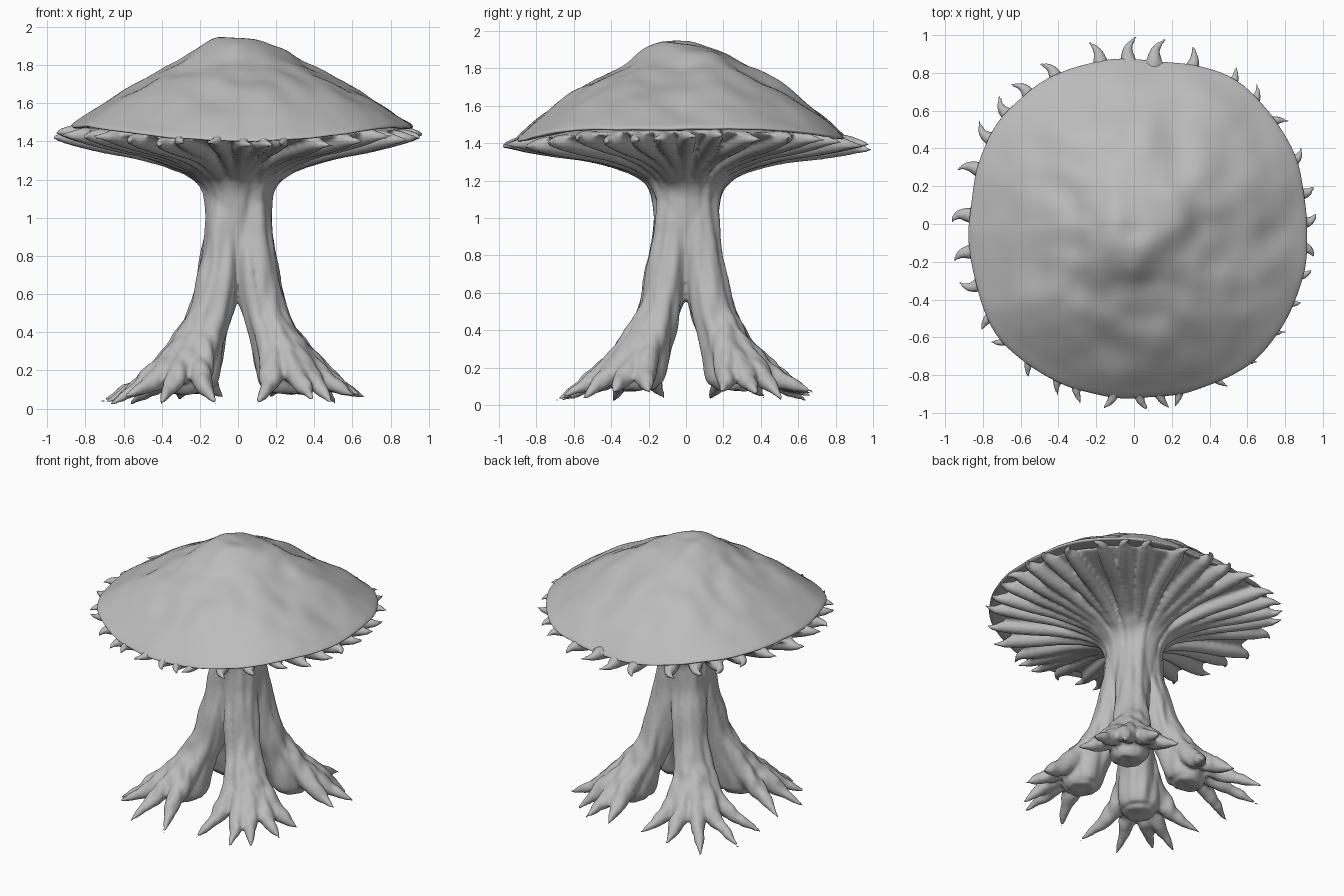
import bpy, bmesh, math, random
from math import sin, cos, radians, tau
from mathutils import Vector, noise

random.seed(4)
if "Cube" in bpy.data.objects:
    bpy.data.objects.remove(bpy.data.objects["Cube"])

grey = bpy.data.materials.new("clay grey")
grey.use_nodes = True
grey.diffuse_color = (0.5, 0.5, 0.5, 1)
grey.node_tree.nodes["Principled BSDF"].inputs["Base Color"].default_value = (0.5, 0.5, 0.5, 1)


def spline(points, steps):
    """Smooth curve through points of any dimension."""
    pts = [Vector(p) for p in points]
    pts = [pts[0] * 2 - pts[1]] + pts + [pts[-1] * 2 - pts[-2]]
    out = []
    for a, b, c, d in zip(pts, pts[1:], pts[2:], pts[3:]):
        for i in range(steps):
            t = i / steps
            out.append((b * 2 + (c - a) * t + (a * 2 - b * 5 + c * 4 - d) * t * t
                        + (b * 3 - a - c * 3 + d) * t ** 3) / 2)
    return out + [pts[-2]]


def skin(bm, rings):
    """Bridge rings of coordinates and close both ends."""
    loops = [[bm.verts.new(p) for p in ring] for ring in rings]
    n = len(loops[0])
    for a, b in zip(loops, loops[1:]):
        for i in range(n):
            bm.faces.new((a[i], a[(i + 1) % n], b[(i + 1) % n], b[i]))
    bm.faces.new(loops[0][::-1])
    bm.faces.new(loops[-1])


def tube(bm, points, steps=5, sides=12):
    """Tapered tube through (x, y, z, radius) points."""
    path = spline(points, steps)
    rings = []
    for i, p in enumerate(path):
        along = (path[min(i + 1, len(path) - 1)] - path[max(i - 1, 0)]).to_3d().normalized()
        side = along.cross(Vector((p.y, -p.x, 0))).normalized()
        up = along.cross(side)
        r = max(p.w, 0.004)
        rings.append([p.to_3d() + (side * cos(tau * k / sides) + up * sin(tau * k / sides)) * r
                      for k in range(sides)])
    skin(bm, rings)


def finish(bm, name):
    bmesh.ops.recalc_face_normals(bm, faces=bm.faces)
    mesh = bpy.data.meshes.new(name)
    bm.to_mesh(mesh)
    bm.free()
    mesh.materials.append(grey)
    ob = bpy.data.objects.new(name, mesh)
    bpy.context.collection.objects.link(ob)
    bpy.ops.object.select_all(action="DESELECT")
    ob.select_set(True)
    bpy.context.view_layer.objects.active = ob
    return ob


def sag(angle, r):
    """The rim dips towards front and back."""
    return 0.03 * cos(2 * angle) * r * r


# Core of the trunk and the flared underside of the cap
body = bmesh.new()
core = [(0.1, 0.58), (0.155, 0.8), (0.155, 1.0), (0.165, 1.13), (0.22, 1.22), (0.33, 1.3), (0.5, 1.36),
        (0.7, 1.40), (0.85, 1.43), (0.83, 1.45), (0.5, 1.5), (0.05, 1.52)]
skin(body, [[(p.x * cos(tau * k / 64), p.x * sin(tau * k / 64), p.y + sag(tau * k / 64, p.x))
             for k in range(64)] for p in spline(core, 4)])

# Gills that run up the trunk and end in hooked spikes around the rim
spikes = [102, 92, 83, 70, 55, 46, 36, 22, 10, 1, -8, -17, -27, -38, -50, -62, -75, -81, -88,
          -97, -109, -116, -127, -138, -147, -159, -170, 177, 161, 149, 139, 129, 118]
gill = [(0.15, 0.75, 0.015), (0.155, 1.02, 0.022), (0.185, 1.17, 0.026), (0.29, 1.265, 0.034),
        (0.5, 1.34, 0.044), (0.7, 1.38, 0.05), (0.85, 1.405, 0.045), (0.93, 1.405, 0.025)]
for deg in spikes:
    tip = radians(deg)
    root = tip + random.uniform(-0.06, 0.06)
    lift = random.uniform(-0.012, 0.022)
    hook = random.choice((-0.05, 0.035, 0.05))
    reach = 0.972 + 0.028 * abs(sin(tip))
    points = []
    for r, z, w in gill + [(reach, 1.4, 0.004)]:
        a = root + (tip - root) * r + (hook if r == reach else 0)
        points.append((r * cos(a), r * sin(a), z + sag(a, r) + lift * r, w))
    tube(body, points)

# Four legs, each fanning out into clawed roots
leg = [(1.15, 0.055, 0.10), (0.8, 0.075, 0.115), (0.55, 0.12, 0.108), (0.4, 0.17, 0.112),
       (0.25, 0.225, 0.135), (0.14, 0.25, 0.13), (0.08, 0.25, 0.09)]
strand = [(0.95, 0.065, 0.07, 0.035), (0.75, 0.085, 0.085, 0.042), (0.5, 0.135, 0.08, 0.05),
          (0.28, 0.215, 0.115, 0.068), (0.15, 0.25, 0.23, 0.056)]
for sx in (-1, 1):
    for sy in (-1, 1):
        tube(body, [(sx * c, sy * c, z, w) for z, c, w in leg], 6, 20)
        base = math.atan2(sy, sx) + random.uniform(-0.06, 0.06)
        for off in (-60, -30, 0, 28, 58):
            a = base + radians(off + random.uniform(-6, 6))
            reach = random.uniform(0.37, 0.46) + (0.06 if sx < 0 else 0)
            end = (random.uniform(0.01, 0.07), 0.25, reach, 0.004)
            tube(body, [(sx * c + cos(a) * d, sy * c + sin(a) * d, z, w)
                        for z, c, d, w in strand + [end]], 6)

trunk = finish(body, "trunk_roots_and_gills")
remesh = trunk.modifiers.new("fuse", "REMESH")
remesh.mode = "VOXEL"
remesh.voxel_size = 0.013
relax = trunk.modifiers.new("relax", "SMOOTH")
relax.iterations = 2
for name in ("fuse", "relax"):
    bpy.ops.object.modifier_apply(modifier=name)

# Bark grooves drawn out along the trunk
moves = []
for v in trunk.data.vertices:
    p = v.co
    fade = min(1, max(0, (1.3 - p.z) * 5)) * min(1, max(0, p.z * 6))
    grain = noise.noise((p.x * 16, p.y * 16, p.z * 3)) + 0.6 * noise.noise((p.x * 8, p.y * 8, p.z * 4))
    moves.append(p + v.normal * 0.016 * fade * grain)
for v, p in zip(trunk.data.vertices, moves):
    v.co = p
bpy.ops.object.shade_smooth()

# Lumpy domed cap with a thin turned-under edge
dome = [(0.005, 1.93), (0.14, 1.925), (0.26, 1.88), (0.4, 1.80), (0.6, 1.71), (0.8, 1.605), (0.93, 1.53),
        (1.0, 1.487), (0.985, 1.47), (0.9, 1.475), (0.6, 1.5)]
cap = bmesh.new()
rings = []
for p in spline(dome, 6):
    ring = []
    for k in range(128):
        a = tau * k / 128
        edge = noise.noise((cos(a) * 3, sin(a) * 3, 7))
        r = p.x * (0.893 + 0.035 * sin(2 * a) ** 2 + 0.022 * edge * p.x)
        x, y = r * cos(a) + 0.02 * p.x, r * sin(a) - 0.025 * p.x
        lump = 0.04 * noise.noise((x * 3.2, y * 3.2, 2)) + 0.02 * noise.noise((x * 7, y * 7, 5))
        lump *= 1 - 0.75 * p.x ** 3
        ring.append((x, y, p.y + lump - 0.075 * sin(a) ** 4 * p.x ** 4))
    rings.append(ring)
skin(cap, rings)
finish(cap, "cap")
bpy.ops.object.shade_smooth_by_angle(angle=radians(50))
